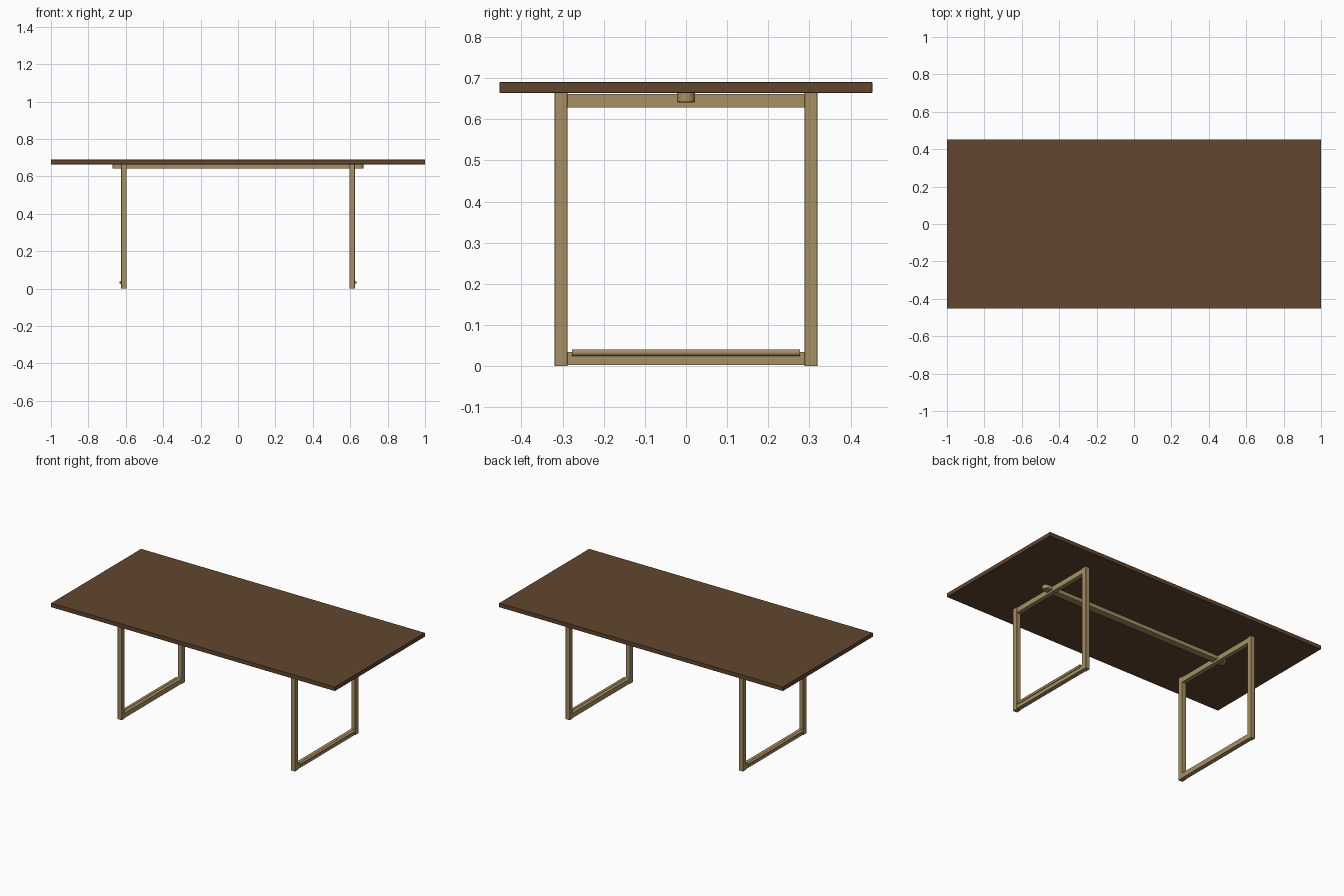
import bpy, bmesh, math

if "Cube" in bpy.data.objects:
    bpy.data.objects.remove(bpy.data.objects["Cube"])


def material(name, rgb):
    m = bpy.data.materials.new(name)
    m.diffuse_color = (*rgb, 1)
    m.use_nodes = True
    m.node_tree.nodes["Principled BSDF"].inputs["Base Color"].default_value = m.diffuse_color
    return m


WOOD = material("dark walnut", (0.12, 0.06, 0.027))
BRASS = material("aged brass", (0.38, 0.275, 0.122))


def finish(bm, name, mat):
    bmesh.ops.recalc_face_normals(bm, faces=bm.faces)
    me = bpy.data.meshes.new(name)
    bm.to_mesh(me)
    bm.free()
    me.materials.append(mat)
    ob = bpy.data.objects.new(name, me)
    bpy.context.collection.objects.link(ob)
    return ob


def box(name, lo, hi, mat, bevel=0.0):
    bm = bmesh.new()
    bmesh.ops.create_cube(bm, size=1)
    for v in bm.verts:
        v.co = [(a + b) / 2 + c * (b - a) for a, b, c in zip(lo, hi, v.co)]
    if bevel:
        bmesh.ops.bevel(bm, geom=bm.edges[:], offset=bevel, segments=1, affect='EDGES')
    return finish(bm, name, mat)


# Table top slab
box("table_top", (-1, -0.453, 0.664), (1, 0.453, 0.69), WOOD, 0.001)

# Square leg frames, one at each end
for s, side in ((-1, "left"), (1, "right")):
    x0, x1 = sorted((s * 0.596, s * 0.625))
    for t, end in ((-1, "front"), (1, "back")):
        y0, y1 = sorted((t * 0.288, t * 0.319))
        box(f"{side}_{end}_leg", (x0, y0, 0), (x1, y1, 0.665), BRASS, 0.001)
    for z0, z1, level in ((0.003, 0.034, "bottom"), (0.629, 0.661, "top")):
        box(f"{side}_{level}_rail", (x0 + 0.001, -0.29, z0), (x1 - 0.001, 0.29, z1), BRASS)

    # Thin round rod along the outside of the bottom rail
    bpy.ops.mesh.primitive_cylinder_add(vertices=16, radius=0.008, depth=0.553,
                                        location=(s * 0.626, 0, 0.033),
                                        rotation=(math.pi / 2, 0, 0))
    rod = bpy.context.object
    rod.name = f"{side}_bottom_rod"
    rod.data.materials.append(BRASS)
    bpy.ops.object.shade_smooth_by_angle()

# Flat stretcher under the top, with rounded ends
R, HALF = 0.022, 0.672
bm = bmesh.new()
outline = []
for s in (1, -1):
    for i in range(9):
        a = -math.pi / 2 + math.pi * i / 8
        outline.append(bm.verts.new((s * (HALF - R + R * math.cos(a)), s * R * math.sin(a), 0.641)))
base = bm.faces.new(outline)
ext = bmesh.ops.extrude_face_region(bm, geom=[base])
for v in ext["geom"]:
    if isinstance(v, bmesh.types.BMVert):
        v.co.z = 0.664
rim = [e for e in bm.edges if all(v.co.z < 0.65 for v in e.verts)]
bmesh.ops.bevel(bm, geom=rim, offset=0.003, segments=2, profile=0.5, affect='EDGES')
finish(bm, "stretcher_bar", BRASS)
